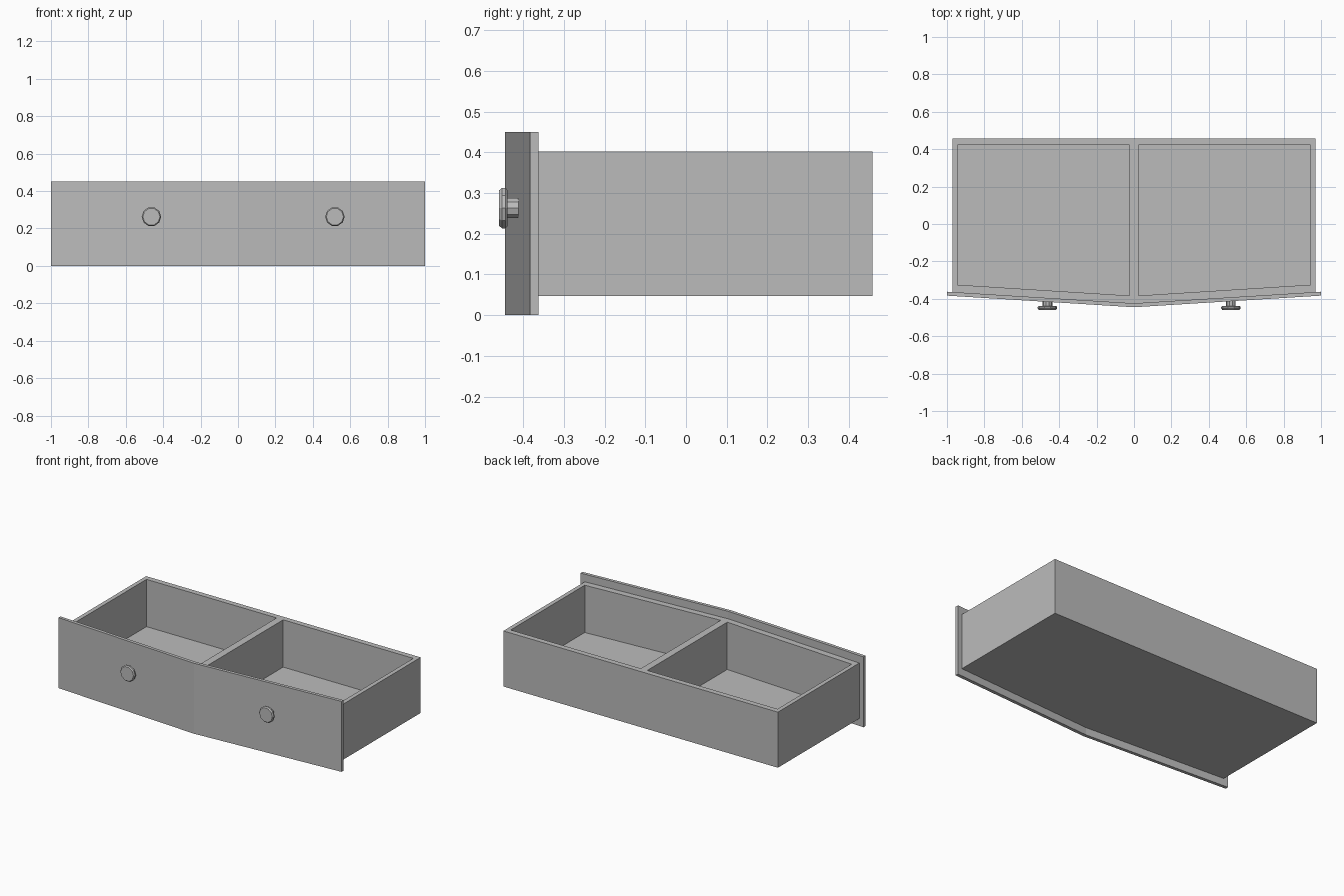
import bpy, bmesh
from math import cos, sin, pi

cube = bpy.data.objects.get("Cube")
if cube:
    bpy.data.objects.remove(cube, do_unlink=True)

grey = bpy.data.materials.new("plain grey")
grey.use_nodes = True
grey.diffuse_color = (0.5, 0.5, 0.5, 1)
grey.node_tree.nodes["Principled BSDF"].inputs["Base Color"].default_value = (0.5, 0.5, 0.5, 1)


def finish(name, bm):
    bmesh.ops.recalc_face_normals(bm, faces=bm.faces)
    mesh = bpy.data.meshes.new(name)
    bm.to_mesh(mesh)
    bm.free()
    mesh.materials.append(grey)
    obj = bpy.data.objects.new(name, mesh)
    bpy.context.collection.objects.link(obj)
    return obj


def prism(name, outline, bottom, top):
    """Extrude a plan outline upwards."""
    bm = bmesh.new()
    face = bm.faces.new([bm.verts.new((x, y, bottom)) for x, y in outline])
    up = bmesh.ops.extrude_face_region(bm, geom=[face])["geom"]
    bmesh.ops.translate(bm, vec=(0, 0, top - bottom),
                        verts=[v for v in up if isinstance(v, bmesh.types.BMVert)])
    return finish(name, bm)


# Front panel, bowed to a shallow point in the middle
prism("front_panel", [(-1, -0.383), (0, -0.445), (1, -0.383),
                      (1, -0.362), (0, -0.424), (-1, -0.362)], 0, 0.45)

# Drawer box whose front follows the panel
box = prism("drawer_box", [(-0.97, -0.364), (0, -0.424), (0.97, -0.364),
                           (0.97, 0.458), (-0.97, 0.458)], 0.047, 0.402)

# Two compartments cut out of the box, leaving the divider
for side, s in (("right", -1), ("left", 1)):
    cutter = prism(side + "_compartment_cutter",
                   [(s * 0.943, -0.325), (s * 0.023, -0.383),
                    (s * 0.023, 0.423), (s * 0.943, 0.423)], 0.1, 0.6)
    cutter.hide_render = True
    cutter.hide_viewport = True
    cut = box.modifiers.new(side + "_compartment", "BOOLEAN")
    cut.operation = "DIFFERENCE"
    cut.solver = "EXACT"
    cut.object = cutter


# Faceted knobs: stem and chamfered disc turned around the y axis
def knob(name, x, z, sides=10):
    profile = [(0.026, -0.4), (0.026, -0.438), (0.046, -0.438),
               (0.052, -0.443), (0.052, -0.452), (0.046, -0.459)]
    bm = bmesh.new()
    rings = [[bm.verts.new((x + r * cos(2 * pi * i / sides), y,
                            z + r * sin(2 * pi * i / sides)))
              for i in range(sides)] for r, y in profile]
    for a, b in zip(rings, rings[1:]):
        for i in range(sides):
            j = (i + 1) % sides
            bm.faces.new((a[i], a[j], b[j], b[i]))
    bm.faces.new(rings[0])
    bm.faces.new(rings[-1])
    finish(name, bm)


knob("right_knob", -0.463, 0.263)
knob("left_knob", 0.518, 0.263)
